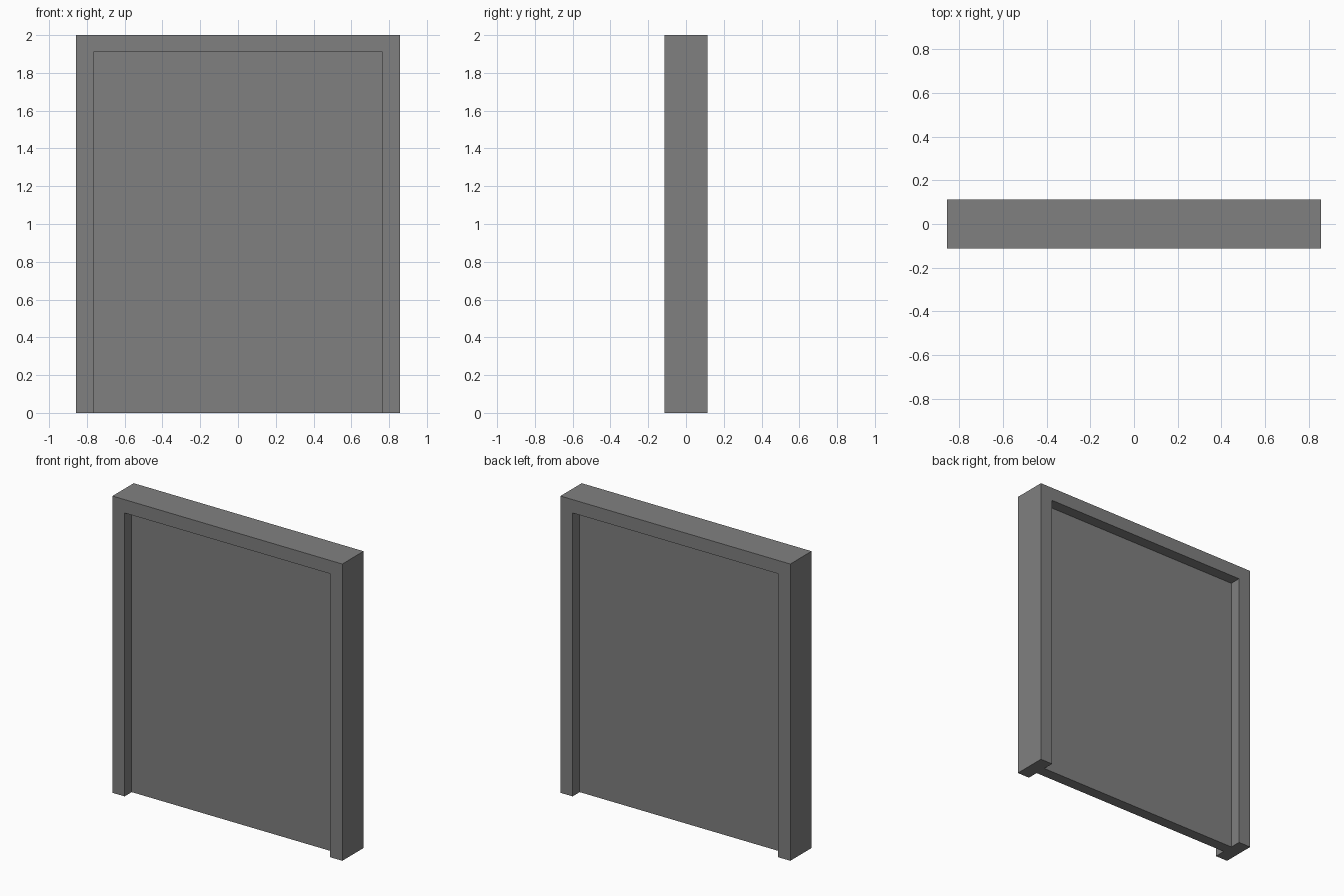
import bpy
import bmesh
from mathutils import Vector

cube = bpy.data.objects.get("Cube")
if cube:
    bpy.data.objects.remove(cube, do_unlink=True)

HALF_WIDTH, HEIGHT, DEPTH = 0.857, 2.0, 0.226
OPEN_HALF, OPEN_TOP = 0.766, 1.91
PANEL_DEPTH = 0.075

grey = bpy.data.materials.new("mid_grey")
grey.use_nodes = True
colour = (0.216, 0.216, 0.216, 1.0)
grey.diffuse_color = colour
grey.node_tree.nodes["Principled BSDF"].inputs["Base Color"].default_value = colour


def extrude_profile(name, half_profile, depth):
    """Mirror an x/z half profile across x = 0 and extrude it along y."""
    outline = half_profile + [(-x, z) for x, z in reversed(half_profile)]
    bm = bmesh.new()
    face = bm.faces.new([bm.verts.new((x, -depth / 2, z)) for x, z in outline])
    result = bmesh.ops.extrude_face_region(bm, geom=[face])
    moved = [g for g in result["geom"] if isinstance(g, bmesh.types.BMVert)]
    bmesh.ops.translate(bm, verts=moved, vec=Vector((0, depth, 0)))
    bmesh.ops.recalc_face_normals(bm, faces=bm.faces)
    mesh = bpy.data.meshes.new(name)
    bm.to_mesh(mesh)
    bm.free()
    mesh.materials.append(grey)
    obj = bpy.data.objects.new(name, mesh)
    bpy.context.collection.objects.link(obj)
    return obj


# Door frame: two jambs and a lintel, open at the floor
extrude_profile("door_frame", [
    (OPEN_HALF, OPEN_TOP), (OPEN_HALF, 0),
    (HALF_WIDTH, 0), (HALF_WIDTH, HEIGHT),
], DEPTH)

# Door panel: recessed equally on both sides of the frame
extrude_profile("door_panel", [(OPEN_HALF, 0), (OPEN_HALF, OPEN_TOP)], PANEL_DEPTH)
